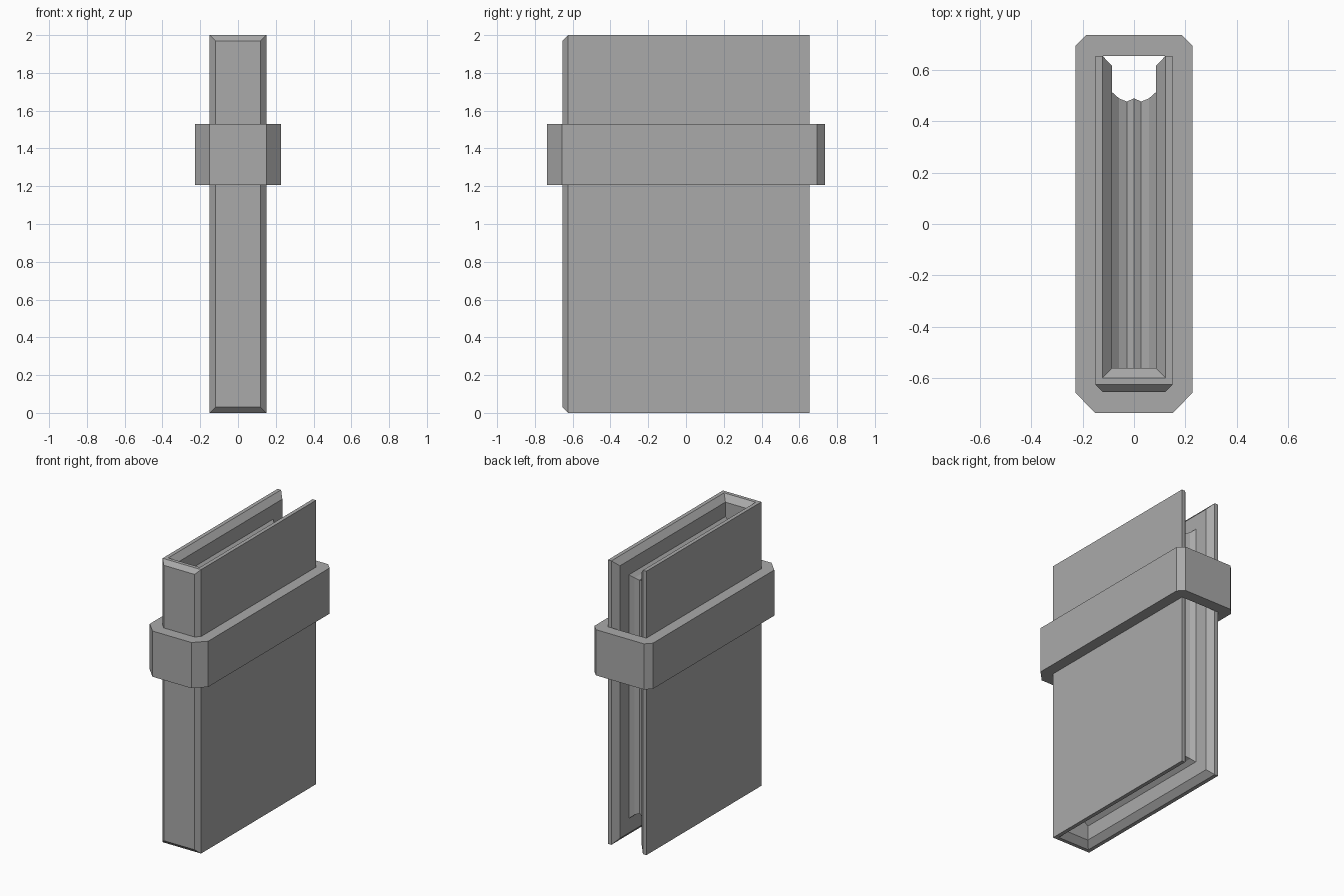
import bpy
import bmesh

cube = bpy.data.objects.get("Cube")
if cube:
    bpy.data.objects.remove(cube, do_unlink=True)

grey = bpy.data.materials.new("plain grey")
grey.use_nodes = True
colour = (0.4, 0.4, 0.4, 1)
grey.diffuse_color = colour
grey.node_tree.nodes["Principled BSDF"].inputs["Base Color"].default_value = colour

HEIGHT, BACK, FRONT = 2.0, 0.655, -0.655


def finish(name, bm):
    bmesh.ops.remove_doubles(bm, verts=bm.verts, dist=0.0005)
    bmesh.ops.recalc_face_normals(bm, faces=bm.faces)
    mesh = bpy.data.meshes.new(name)
    bm.to_mesh(mesh)
    bm.free()
    mesh.materials.append(grey)
    obj = bpy.data.objects.new(name, mesh)
    bpy.context.collection.objects.link(obj)
    return obj


# Case: a slot profile (x, depth, front end) swept round the top, back and bottom
half = [(0.15, 0, -0.625), (0.123, 0, -0.6), (0.085, 0.04, -0.56),
        (0.085, 0.142, -0.56), (0.058, 0.166, -0.56), (0.028, 0.178, -0.56)]
profile = half + [(0, 0.166, -0.56)] + [(-x, d, y) for x, d, y in reversed(half)]

bm = bmesh.new()
rows = []
for x, d, y in profile:
    path = [(y, HEIGHT - d), (BACK - d, HEIGHT - d), (BACK - d, d), (y, d)]
    rows.append([bm.verts.new((x, py, pz)) for py, pz in path])
for a, b in zip(rows, rows[1:]):
    for i in range(3):
        bm.faces.new((a[i], a[i + 1], b[i + 1], b[i]))

# Flat outer sides
bm.faces.new(rows[0])
bm.faces.new(rows[-1])

# Front rim, inner slope and slot end, at the top and the bottom
for end in (0, 3):
    for i in (0, 1):
        bm.faces.new((rows[i][end], rows[i + 1][end], rows[-2 - i][end], rows[-1 - i][end]))
    bm.faces.new([r[end] for r in rows[2:-2]])

# Front panel with bevelled edges
outer = [rows[0][0], rows[-1][0], rows[-1][3], rows[0][3]]
inner = [bm.verts.new((v.co.x * 0.8, FRONT, 1 + (v.co.z - 1) * 0.97)) for v in outer]
bm.faces.new(inner)
for i in range(4):
    j = (i + 1) % 4
    bm.faces.new((outer[i], outer[j], inner[j], inner[i]))
finish("slotted_case", bm)

# Band: a ring with cut corners hugging the case
outside = [(0.152, -0.735), (0.228, -0.657), (0.228, 0.694), (0.187, 0.735)]
inside = [(0.12, FRONT), (0.15, -0.625), (0.15, BACK), (0.15, BACK)]


def loop(points, z):
    full = points + [(-x, y) for x, y in reversed(points)]
    return [bm.verts.new((x, y, z)) for x, y in full]


bm = bmesh.new()
low, high = 1.207, 1.529
loops = [loop(outside, low), loop(outside, high), loop(inside, high), loop(inside, low)]
for k in range(4):
    a, b = loops[k], loops[(k + 1) % 4]
    for i in range(8):
        j = (i + 1) % 8
        bm.faces.new((a[i], a[j], b[j], b[i]))
finish("band", bm)
